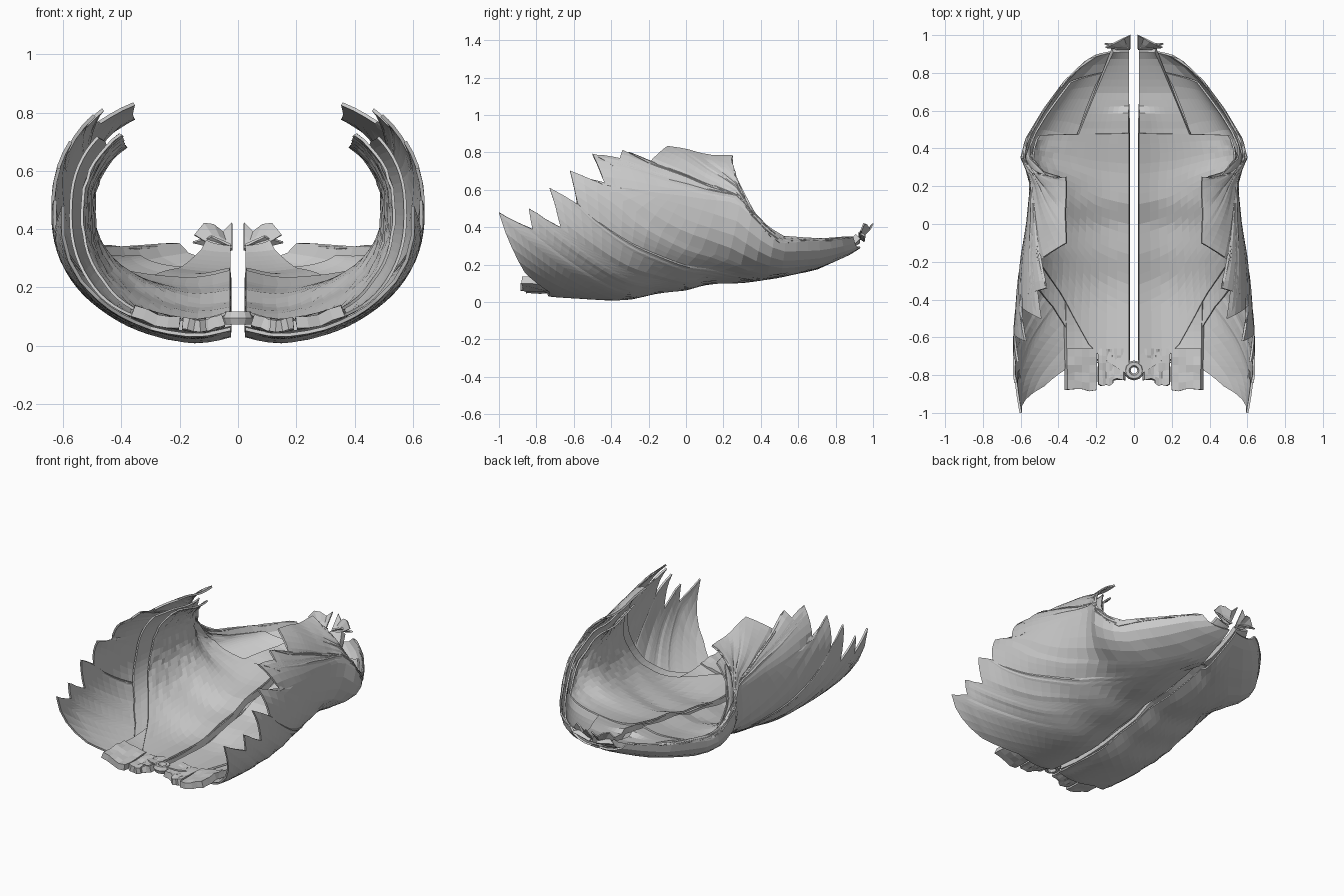
import bpy, bmesh, math, random

if "Cube" in bpy.data.objects:
    bpy.data.objects.remove(bpy.data.objects["Cube"])
random.seed(4)
GAP = 0.026   # half width of the slit along the midline
N = 2.3       # roundness of the trunk section

# Trunk profile along y: half width, underside height, height of widest point
WIDTH = [(-1, .60), (-.8, .635), (-.6, .635), (-.4, .62), (-.2, .60), (0, .57), (.2, .55), (.27, .565),
         (.35, .60), (.45, .57), (.6, .48), (.75, .37), (.87, .245), (.93, .12)]
UNDER = [(-1, .05), (-.87, .045), (-.7, .025), (-.4, .006), (-.3, .01), (-.15, .045), (0, .06), (.12, .095),
         (.3, .10), (.5, .13), (.7, .18), (.9, .27), (.95, .31)]
MIDZ = [(-1, .46), (-.6, .47), (.27, .47), (.34, .42), (.42, .36), (.5, .315), (.75, .33), (.93, .355)]


def lerp(table, t):
    if t <= table[0][0]:
        return table[0][1]
    for (a, p), (b, q) in zip(table, table[1:]):
        if t <= b:
            return p + (q - p) * (t - a) / (b - a)
    return table[-1][1]


def midline_lift(x):
    return .03 * math.exp(-(x / .09) ** 2)


def trunk(y, phi, side=0.0, floor=0.0):
    """Point on the trunk wall; phi 0 = midline below, 90 = flank."""
    a, c = lerp(WIDTH, y) - side - GAP, lerp(MIDZ, y)
    b = max(c - lerp(UNDER, y) - floor, .01)
    s, k = math.sin(math.radians(phi)), math.cos(math.radians(phi))
    x = GAP + max(a, .01) * abs(s) ** (2 / N)
    z = c - math.copysign(b * abs(k) ** (2 / N), k)
    return (x, y, z + (midline_lift(x) if phi < 60 and y < .6 else 0))


def angle_at(y, z):
    c = lerp(MIDZ, y)
    r = max(-1, min(1, (c - z) / (c - lerp(UNDER, y))))
    return math.degrees(math.acos(math.copysign(abs(r) ** (N / 2), r)))


def floor_z(x, y):
    a, c = lerp(WIDTH, y), lerp(MIDZ, y)
    return c - (c - lerp(UNDER, y)) * max(0, 1 - min(1, x / a) ** N) ** (1 / N) \
        + (midline_lift(x) if y < .6 else 0)


def sheet(name, rows, thick):
    """Mirrored skin through rows of points."""
    bm = bmesh.new()
    vs = [[bm.verts.new(p) for p in r] for r in rows]
    for r, q in zip(vs, vs[1:]):
        for i in range(len(r) - 1):
            bm.faces.new((r[i], r[i + 1], q[i + 1], q[i]))
    bmesh.ops.remove_doubles(bm, verts=bm.verts, dist=.0005)
    bmesh.ops.recalc_face_normals(bm, faces=bm.faces)
    me = bpy.data.meshes.new(name)
    bm.to_mesh(me)
    bm.free()
    ob = bpy.data.objects.new(name, me)
    bpy.context.collection.objects.link(ob)
    s = ob.modifiers.new("thickness", 'SOLIDIFY')
    s.thickness, s.offset = thick, 0
    ob.modifiers.new("mirror", 'MIRROR').use_mirror_merge = False
    return ob


# Outer wall: fibres run from the serrated rib edge (y, z) to the midline and rear edge (y, z)
FIBRES = [(-.74, 0, -.74, 0), (-.73, .06, -.6, 0), (-.86, .16, -.45, 0), (-1, .48, -.15, 0),
          (-.82, .39, 0, 0), (-.84, .50, .15, 0), (-.67, .40, .3, 0), (-.73, .61, .5, 0),
          (-.58, .52, .7, 0), (-.62, .70, .93, 0), (-.43, .62, .89, .35), (-.5, .79, .82, .335),
          (-.37, .71, .7, .325), (-.34, .81, .6, .32), (-.2, .74, .5, .315), (-.1, .83, .42, .38),
          (.05, .80, .34, .5), (.22, .78, .28, .62), (.25, .78, .24, .73)]
ends = [(f[0], angle_at(f[0], f[1]), f[2], angle_at(f[2], f[3])) for f in FIBRES]
rows = []
SUB, LEN = 4, 22
for p, q in zip(ends, ends[1:]):
    for k in range(SUB + (q is ends[-1])):
        t = k / SUB
        y0, a0, y1, a1 = [u + (v - u) * t for u, v in zip(p, q)]
        ridge = random.uniform(-.004, .006)
        rows.append([trunk(y0 + (y1 - y0) * j / LEN, a0 + (a1 - a0) * j / LEN,
                           ridge * math.sin(math.pi * j / LEN)) for j in range(LEN + 1)])
sheet("outer_side_wall", rows, .012)

# Inner wall: front edge runs in a V from the midline to the flank
FRONT = [(0, -.80), (18, -.66), (32, -.45), (42, -.34), (60, -.22), (90, -.12), (115, -.08), (135, -.05)]
REAR = [(0, .48), (80, .47), (95, .40), (112, .28), (135, .25)]
rows = []
for i in range(28):
    phi = 133 * i / 27
    y0, y1 = lerp(FRONT, phi), lerp(REAR, phi)
    row = []
    for j in range(25):
        y = y0 + (y1 - y0) * j / 24
        row.append(trunk(y, phi, .055 + random.uniform(-.004, .004),
                         lerp([(-.8, .05), (0, .06), (.48, .10)], y)))
    rows.append(row)
sheet("inner_side_wall", rows, .01)

# Middle wall layer between the two, ending short of the ribs
rows = []
for i in range(24):
    phi = 30 + 95 * i / 23
    y0, y1 = lerp(FRONT, phi) - .1, lerp([(30, .8), (80, .75), (95, .42), (125, .25)], phi)
    rows.append([trunk(y0 + (y1 - y0) * j / 20, phi, .028, .03) for j in range(21)])
sheet("middle_side_wall", rows, .01)

# Long straight belly strap, one each side of the midline, with bulging segments
EDGE = [(-.75, .36), (-.3, .37), (0, .36), (.47, .30), (.93, .11)]
rows = []
for i in range(45):
    y = -.72 + 1.64 * i / 44
    e = lerp(EDGE, y)
    lift = lerp([(-.75, .025), (0, .03), (.47, .075), (.8, .05), (.93, .04)], y)
    rows.append([(x, y, floor_z(x, y) + lift + .006 * math.sin(y * 14))
                 for x in [GAP + (e - GAP) * k / 8 for k in range(9)]])
sheet("belly_strap", rows, .035)

# Ragged slips where the strap meets the ribs
for k, (x0, x1, tip) in enumerate([(.05, .12, -.83), (.11, .19, -.85), (.20, .36, -.875)]):
    rows = []
    for i in range(6):
        rows.append([(x, -.66 + (tip + .66) * i / 5 + random.uniform(-.01, .01) * (i > 2),
                      floor_z(x, -.75) + .03 + random.uniform(-.006, .006))
                     for x in [x0 + (x1 - x0) * j / 4 for j in range(5)]])
    sheet("rib_slip_%d" % (k + 1), rows, .04)

# Flared cup at the rear end of each strap, with an uneven rim
rows = []
for t in (0, .5, 1):
    rows.append([(.02 + (.05 + .08 * t) * u, .925 + .065 * t * (1 - u) + .01 * t,
                  .33 + t * lerp([(0, .09), (.25, .06), (.5, .085), (.75, .09), (1, .05)], u))
                 for u in (0, .25, .5, .75, 1)])
sheet("rear_tuft", rows, .008)
rows = [[(.025 + .13 * u * (.5 + .5 * t), .925 + .03 * t, .345 + .03 * u - .02 * t)
         for u in (0, .33, .66, 1)] for t in (0, .5, 1)]
sheet("rear_tuft_base", rows, .01)

# Small knot joining both sides at the front of the midline
bpy.ops.mesh.primitive_torus_add(location=(0, -.775, .095), major_radius=.032, minor_radius=.016,
                                 major_segments=12, minor_segments=6)
bpy.context.object.name = "front_midline_ring"
bpy.context.object.scale = (1.1, 1.1, 1.6)
